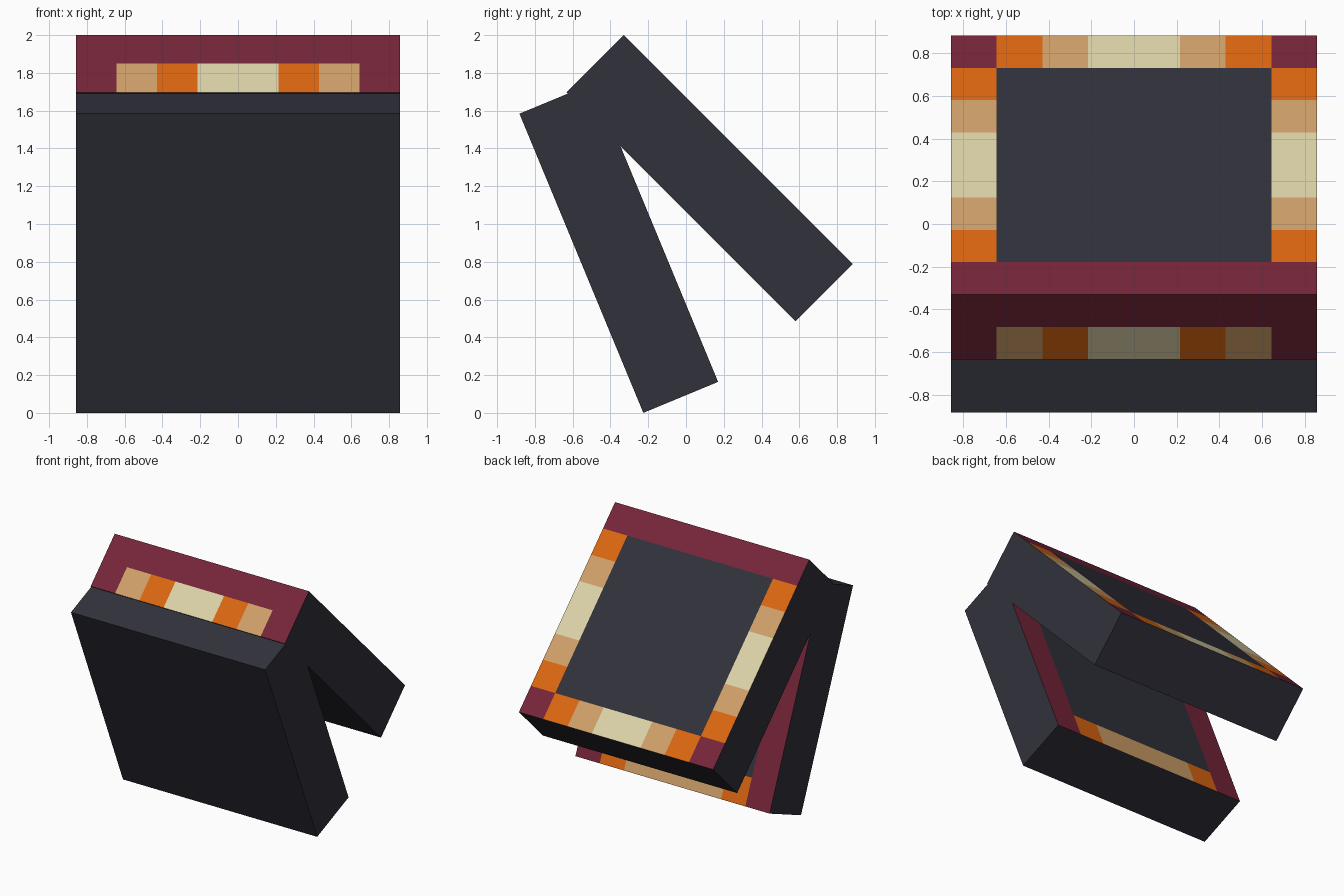
import bpy, bmesh, math

if "Cube" in bpy.data.objects:
    bpy.data.objects.remove(bpy.data.objects["Cube"])

U = 2 / 9.333  # one pattern square


def material(name, hex_colour):
    mat = bpy.data.materials.new(name)
    rgb = [int(hex_colour[i:i + 2], 16) / 255 for i in (0, 2, 4)]
    lin = [c / 12.92 if c <= 0.04045 else ((c + 0.055) / 1.055) ** 2.4 for c in rgb]
    mat.diffuse_color = (*lin, 1)
    mat.use_nodes = True
    mat.node_tree.nodes["Principled BSDF"].inputs["Base Color"].default_value = mat.diffuse_color
    return mat


DARK, MAROON, ORANGE, TAN, CREAM = range(5)
MATS = [material("charcoal", "31313B"), material("maroon", "752539"),
        material("orange", "DB6611"), material("tan", "CF9F69"),
        material("cream", "DBD2A7")]


def upper_colour(c, n):
    """Patterned border on the outer face and the top end of the upper slab."""
    col, row = int(abs(c.x)), int(c.y)      # col 0 = middle, 3 = edge
    if n.z > 0.5:
        if row == 0 or (row == 7 and col == 3):
            return MAROON
        if row == 7:
            return (CREAM, TAN, ORANGE)[col]
        if col == 3:
            return (CREAM, TAN, ORANGE)[int(abs(c.y - 4))]
    elif n.y < -0.5:
        if c.z > -1 or col == 3:
            return MAROON
        return (CREAM, ORANGE, TAN)[col]
    return DARK


def lower_colour(c, n):
    """Maroon sides and a tan and orange foot row on the inner face."""
    col, row = int(abs(c.x)), int(c.y)
    if n.z > 0.5:
        if col == 3:
            return MAROON
        if row == 7:
            return (TAN, TAN, ORANGE)[col]
    return DARK


def slab(name, y, z, tilt, rule):
    """8 x 8 x 2 square slab hanging from its top edge at (y, z)."""
    bm = bmesh.new()
    bmesh.ops.create_cube(bm, size=1)
    bmesh.ops.scale(bm, vec=(8, 8, 2), verts=bm.verts)
    bmesh.ops.translate(bm, vec=(0, 4, -1), verts=bm.verts)
    cuts = [((i, 0, 0), (1, 0, 0)) for i in range(-3, 4)]
    cuts += [((0, i, 0), (0, 1, 0)) for i in range(1, 8)]
    cuts += [((0, 0, -1), (0, 0, 1))]
    for co, no in cuts:
        bmesh.ops.bisect_plane(bm, geom=bm.verts[:] + bm.edges[:] + bm.faces[:],
                               plane_co=co, plane_no=no)
    bm.normal_update()
    for f in bm.faces:
        f.material_index = rule(f.calc_center_median(), f.normal)
    # merge squares of the same colour
    bmesh.ops.dissolve_limit(bm, angle_limit=0.02, verts=bm.verts[:],
                             edges=bm.edges[:], delimit={'MATERIAL'})
    mesh = bpy.data.meshes.new(name)
    bm.to_mesh(mesh)
    bm.free()
    for m in MATS:
        mesh.materials.append(m)
    ob = bpy.data.objects.new(name, mesh)
    bpy.context.collection.objects.link(ob)
    ob.location = (0, y, z)
    ob.rotation_euler = (math.radians(-tilt), 0, 0)
    ob.scale = (U, U, U)


slab("upper_slab", -0.33, 2.0, 45, upper_colour)
slab("lower_slab", -0.486, 1.748, 67.5, lower_colour)
